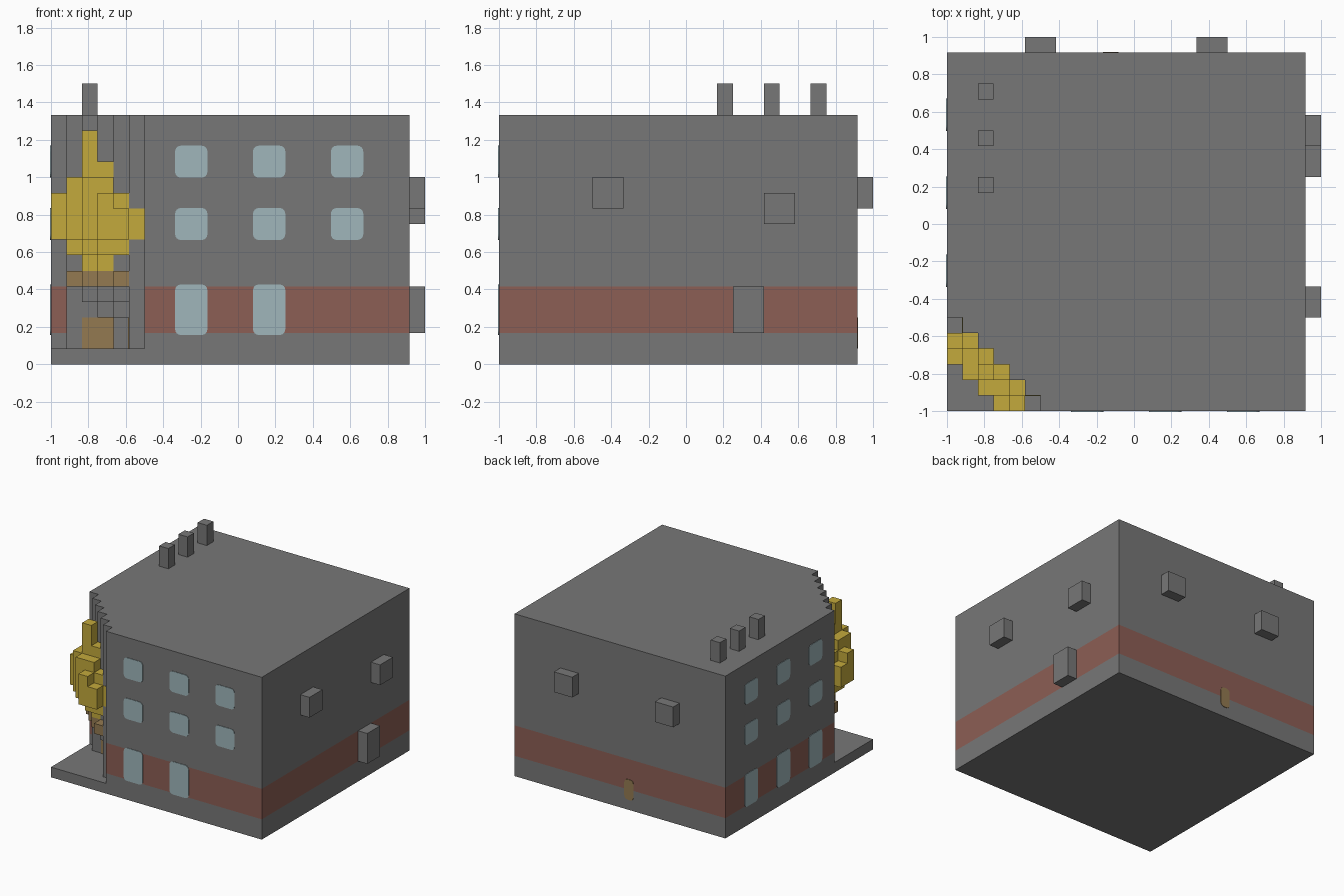
import bpy
import bmesh
from math import sin, cos, pi

cube = bpy.data.objects.get("Cube")
if cube:
    bpy.data.objects.remove(cube)

U = 1 / 12          # one block
WALL = 23           # building width in blocks
T = 0.004           # thickness of painted plates


def material(name, rgb):
    m = bpy.data.materials.new(name)
    m.use_nodes = True
    m.diffuse_color = (*rgb, 1)
    node = next(n for n in m.node_tree.nodes if n.type == 'BSDF_PRINCIPLED')
    node.inputs["Base Color"].default_value = (*rgb, 1)
    return m


GREY = material("concrete grey", (0.185, 0.185, 0.185))
RED = material("brick red", (0.265, 0.112, 0.09))
BLUE = material("window blue", (0.35, 0.47, 0.5))
GOLD = material("gold", (0.55, 0.40, 0.045))
BROWN = material("wood brown", (0.295, 0.195, 0.083))


def finish(bm, name, *mats):
    bmesh.ops.recalc_face_normals(bm, faces=bm.faces)
    mesh = bpy.data.meshes.new(name)
    bm.to_mesh(mesh)
    bm.free()
    for m in mats:
        mesh.materials.append(m)
    obj = bpy.data.objects.new(name, mesh)
    bpy.context.collection.objects.link(obj)
    return obj


def prism(bm, points, offset):
    """Extrude a closed outline along an offset."""
    face = bm.faces.new([bm.verts.new(p) for p in points])
    out = bmesh.ops.extrude_face_region(bm, geom=[face], use_keep_orig=True)
    verts = [g for g in out["geom"] if isinstance(g, bmesh.types.BMVert)]
    bmesh.ops.translate(bm, verts=verts, vec=offset)


def block(bm, i0, i1, j0, j1, k0, k1):
    """Box in block units, counted from the front right corner."""
    x0, x1, y0, y1 = (v * U - 1 for v in (i0, i1, j0, j1))
    z = k0 * U
    prism(bm, [(x0, y0, z), (x1, y0, z), (x1, y1, z), (x0, y1, z)], (0, 0, (k1 - k0) * U))


def box(name, mat, *size):
    bm = bmesh.new()
    block(bm, *size)
    return finish(bm, name, mat)


def plate(name, mat, u0, u1, z0, z1, plane, r=0.0, out=-1, side=False):
    """Thin rounded panel on a wall; side swaps x and y."""
    pts = []
    corners = [(u1 - r, z1 - r), (u0 + r, z1 - r), (u0 + r, z0 + r), (u1 - r, z0 + r)]
    for q, (cu, cz) in enumerate(corners):
        for n in range(5 if r else 1):
            a = (q + n / 4) * pi / 2
            pts.append((cu + r * cos(a), plane, cz + r * sin(a)))
    offset = (0, out * T, 0)
    if side:
        pts = [(y, x, z) for x, y, z in pts]
        offset = (out * T, 0, 0)
    bm = bmesh.new()
    prism(bm, pts, offset)
    finish(bm, name, mat)


# Building: stacked footprints with a stepped, undercut corner
def storey(bm, depths, k0, k1):
    outline = []
    for i, d in enumerate(depths):
        for p in ((i, d), (i + 1, d)):
            if not outline or outline[-1] != p:
                outline.append(p)
    outline += [(len(depths), 0), (WALL, 0), (WALL, WALL), (0, WALL)]
    prism(bm, [(i * U - 1, j * U - 1, k0 * U) for i, j in outline], (0, 0, (k1 - k0) * U))


stairs = [6, 5, 4, 3, 2, 1]
arch = [6, 5, 5, 4, 3, 1]
doorway = [6, 5, 5, 5, 4, 1]
bm = bmesh.new()
block(bm, 0, WALL, 0, WALL, 0, 1)
for depths, k0, k1 in ((doorway, 1, 2), (doorway, 2, 3), (arch, 3, 4),
                       (stairs, 4, 5), (stairs, 5, 16)):
    storey(bm, depths, k0, k1)
bmesh.ops.recalc_face_normals(bm, faces=bm.faces)
# Brick band on the outer walls
for f in bm.faces:
    c = f.calc_center_median()
    outer = min(c.x, c.y) < -0.95 or max(c.x, c.y) > 0.9
    if abs(f.normal.z) < 0.5 and outer and 2 * U < c.z < 5 * U:
        f.material_index = 1
finish(bm, "building", GREY, RED)

# Windows on the front and right walls
for side in (False, True):
    label = "right" if side else "front"
    for col, u in enumerate((8, 13, 18)):
        rows = [(8, 10), (12, 14)]
        if side or col < 2:
            rows.append((2, 5))
        for k0, k1 in rows:
            grow = 0.01 if k0 == 2 else 0.002
            plate(f"{label}_window", BLUE, u * U - 1.003, (u + 2) * U - 0.997,
                  k0 * U - grow, k1 * U + grow, -1, r=0.03, side=side)
    # Corner doors and gold panels on the stepped wall
    plate(f"{label}_corner_door", BROWN, 2 * U - 1, 4 * U - 1, U, 3 * U,
          5 * U - 1, side=side)
    plate(f"{label}_gold_panel", GOLD, 5 * U - 1, 6 * U - 1, 8 * U, 10 * U,
          U - 1, side=side)

# Small arched door at the back
plate("back_door", BROWN, -2 * U, -U, U, 3 * U, WALL * U - 1, r=0.03, out=1)

# Wooden canopy over the corner entrance
bm = bmesh.new()
for i in range(1, 5):
    block(bm, i, i + 1, 5 - i, 6 - i, 5, 6)
finish(bm, "corner_canopy", BROWN)

# Gold ornament: half of its columns, mirrored over the diagonal
columns = {(2, 2): (7, 15), (3, 2): (6, 13), (3, 1): (7, 12), (4, 1): (7, 11),
           (4, 0): (8, 10), (3, 0): (8, 11), (2, 1): (8, 12)}
bm = bmesh.new()
for (i, j), (k0, k1) in columns.items():
    for a, b in {(i, j), (j, i)}:
        block(bm, a, a + 1, b, b + 1, k0, k1)
finish(bm, "gold_ornament", GOLD)

# Roof chimneys
for j in (14, 17, 20):
    box("chimney", GREY, 2, 3, j, j + 1, 16, 18)

# Wall units on the left and back walls
for j, k0, k1 in ((6, 10, 12), (17, 9, 11)):
    box("left_wall_unit", GREY, WALL, WALL + 1, j, j + 2, k0, k1)
box("left_tall_unit", GREY, WALL, WALL + 1, 15, 17, 2, 5)
for i in (5, 16):
    box("back_wall_unit", GREY, i, i + 2, WALL, WALL + 1, 10, 12)
